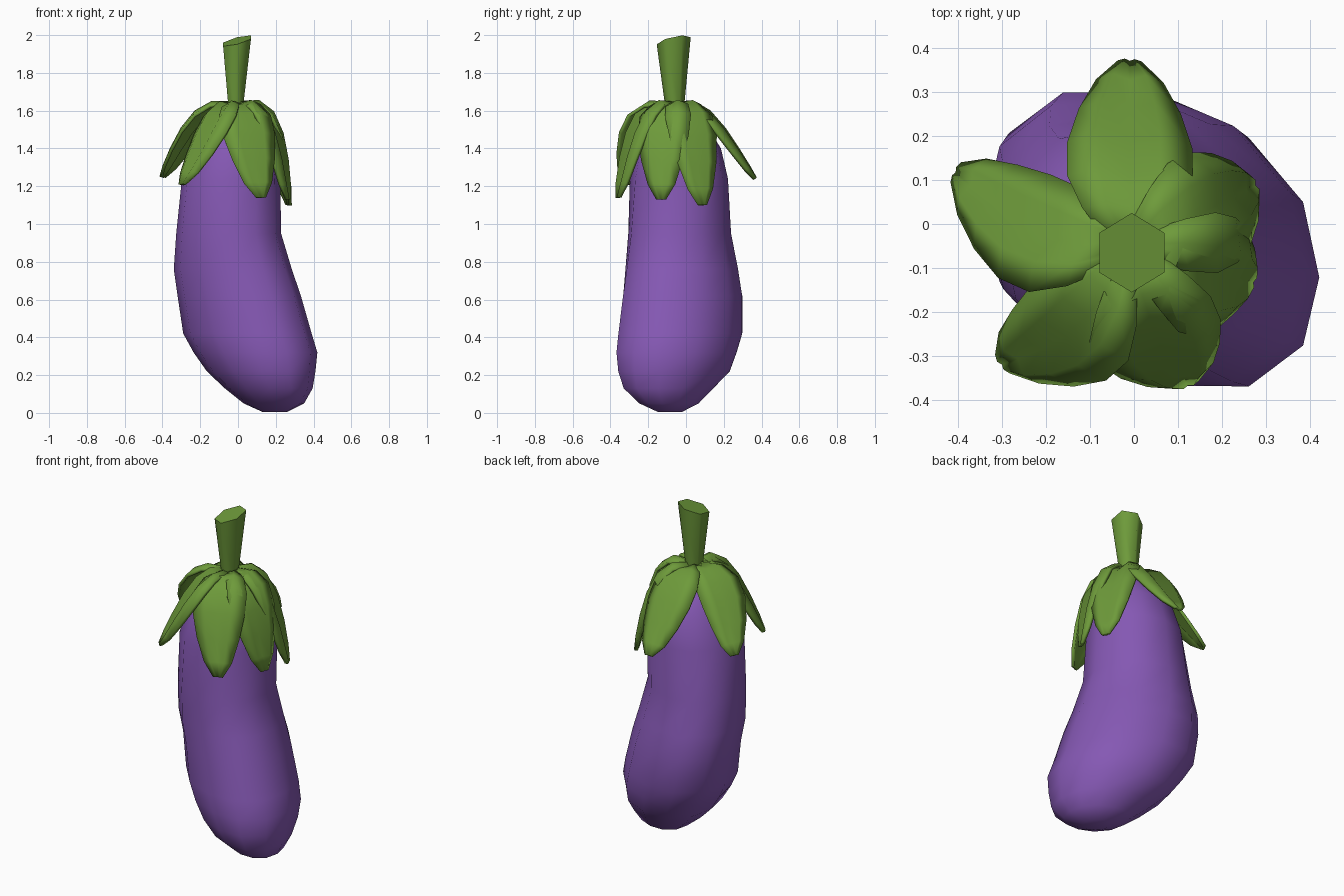
import bpy, bmesh, math
from mathutils import Vector

if "Cube" in bpy.data.objects:
    bpy.data.objects.remove(bpy.data.objects["Cube"])


def material(name, rgb):
    m = bpy.data.materials.new(name)
    m.diffuse_color = (*rgb, 1)
    m.use_nodes = True
    m.node_tree.nodes["Principled BSDF"].inputs["Base Color"].default_value = m.diffuse_color
    return m


PURPLE = material("aubergine purple", (0.235, 0.098, 0.455))
GREEN = material("leaf green", (0.155, 0.325, 0.043))


def loft(name, rows, mat, closed=True, caps=True, angle=40):
    """Skin a list of equal-length point rows."""
    bm = bmesh.new()
    vs = [[bm.verts.new(p) for p in row] for row in rows]
    n = len(rows[0])
    for a, b in zip(vs, vs[1:]):
        for i in range(n if closed else n - 1):
            j = (i + 1) % n
            bm.faces.new((a[i], a[j], b[j], b[i]))
    if caps:
        bm.faces.new(vs[0][::-1])
        bm.faces.new(vs[-1])
    bmesh.ops.recalc_face_normals(bm, faces=bm.faces)
    me = bpy.data.meshes.new(name)
    bm.to_mesh(me)
    bm.free()
    me.materials.append(mat)
    ob = bpy.data.objects.new(name, me)
    bpy.context.collection.objects.link(ob)
    bpy.ops.object.select_all(action='DESELECT')
    ob.select_set(True)
    bpy.context.view_layer.objects.active = ob
    bpy.ops.object.shade_smooth_by_angle(angle=math.radians(angle))
    return ob


# Fruit body: slices of (z, x min, x max, y min, y max)
slices = [
    (0.005, 0.13, 0.26, -0.15, -0.02),
    (0.05, 0.03, 0.35, -0.25, 0.07),
    (0.13, -0.07, 0.395, -0.335, 0.15),
    (0.22, -0.165, 0.41, -0.365, 0.238),
    (0.32, -0.235, 0.42, -0.375, 0.275),
    (0.42, -0.29, 0.39, -0.365, 0.305),
    (0.62, -0.32, 0.333, -0.34, 0.305),
    (0.76, -0.34, 0.285, -0.325, 0.28),
    (0.95, -0.327, 0.228, -0.307, 0.24),
    (1.24, -0.297, 0.224, -0.297, 0.222),
    (1.40, -0.238, 0.20, -0.265, 0.185),
    (1.52, -0.17, 0.15, -0.21, 0.11),
    (1.60, -0.09, 0.08, -0.13, 0.02),
    (1.625, -0.04, 0.03, -0.09, -0.03),
]
SIDES = 12
rows = []
for z, x0, x1, y0, y1 in slices:
    # the bulging lower half is stretched along the x = -y diagonal
    skew = 0.22 * min(1, max(0, (1.24 - z) / 0.62))
    row = []
    for i in range(SIDES):
        a = 2 * math.pi * i / SIDES
        c, s = math.cos(a), math.sin(a - skew)
        k = (abs(c) ** 2.2 + abs(math.sin(a)) ** 2.2) ** (-1 / 2.2)
        row.append(((x0 + x1) / 2 + (x1 - x0) / 2 * c * k,
                    (y0 + y1) / 2 + (y1 - y0) / 2 * s * k, z))
    rows.append(row)
loft("fruit_body", rows, PURPLE, angle=80)

# Stem: tapered hexagon with a slanted cut at the top
hexagon = [(math.sin(i * math.pi / 3), math.cos(i * math.pi / 3)) for i in range(6)]
loft("stem", [[(-0.012 + 0.045 * s, -0.06 + 0.05 * c, 1.62) for s, c in hexagon],
              [(-0.005 + 0.085 * s, -0.065 + 0.09 * c, 1.97 + 0.022 * s + 0.019 * c)
               for s, c in hexagon]], GREEN, angle=65)

# Calyx leaves: (tip x, y, z, half width, sideways bend)
leaves = [
    (-0.01, 0.365, 1.24, 0.13, 0.0),
    (-0.40, 0.115, 1.25, 0.12, 0.05),
    (-0.295, -0.315, 1.21, 0.125, 0.05),
    (0.12, -0.36, 1.14, 0.135, -0.02),
    (0.265, -0.13, 1.13, 0.13, -0.01),
    (0.27, 0.085, 1.10, 0.125, 0.0),
]
widths = [(0, 0.35), (0.2, 0.8), (0.4, 1.06), (0.6, 1.06), (0.78, 0.86), (0.92, 0.56), (1, 0.18)]
# Cross-section: (sideways, outwards), a groove along the midrib
section = [(-1, -0.02), (-0.5, 0.012), (0, -0.014), (0.5, 0.012), (1, -0.02)]
centre = Vector((-0.01, -0.06, 0))
for n, (tx, ty, tz, half, bend) in enumerate(leaves):
    out = Vector((tx, ty, 0)) - centre
    r = out.length
    out.normalize()
    side = Vector((-out.y, out.x, 0))
    flare = r - 0.28
    ctrl = [(0.02, 1.635), (0.185 - 0.2 * flare, 1.69 - 0.12 * flare),
            (0.24 + 0.12 * flare, 1.48), (r, tz)]
    rows = []
    for t, w in widths:
        b = ((1 - t) ** 3, 3 * t * (1 - t) ** 2, 3 * t * t * (1 - t), t ** 3)
        pr = sum(k * c[0] for k, c in zip(b, ctrl))
        pz = sum(k * c[1] for k, c in zip(b, ctrl))
        d = [3 * ((1 - t) ** 2 * (ctrl[1][i] - ctrl[0][i])
                  + 2 * t * (1 - t) * (ctrl[2][i] - ctrl[1][i])
                  + t * t * (ctrl[3][i] - ctrl[2][i])) for i in (0, 1)]
        normal = (out * -d[1] + Vector((0, 0, d[0]))).normalized()
        p = centre + out * pr + side * bend * 4 * t * (1 - t) + Vector((0, 0, pz))
        # each leaf lies slightly under one neighbour and over the other
        rows.append([p + side * u * half * w + normal * (v * w + 0.008 * u * w)
                     for u, v in section])
    leaf = loft(f"calyx_leaf_{n + 1}", rows, GREEN, closed=False, caps=False, angle=60)
    mod = leaf.modifiers.new("thickness", 'SOLIDIFY')
    mod.thickness = 0.018
    mod.offset = 0
